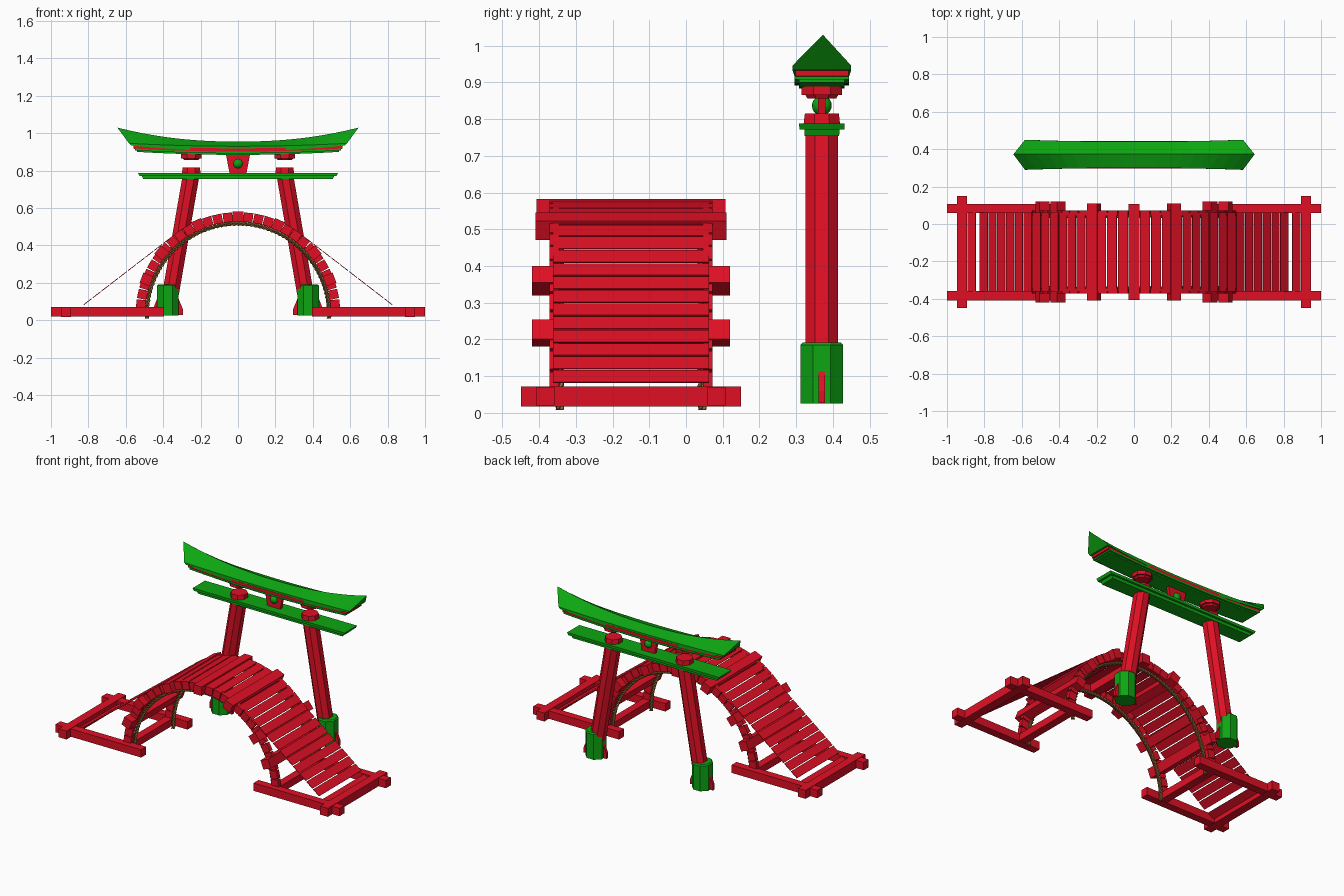
import bpy, bmesh, math
from mathutils import Matrix, Vector

if "Cube" in bpy.data.objects:
    bpy.data.objects.remove(bpy.data.objects["Cube"], do_unlink=True)


def material(name, rgb):
    m = bpy.data.materials.new(name)
    m.use_nodes = True
    m.diffuse_color = (*rgb, 1)
    m.node_tree.nodes["Principled BSDF"].inputs["Base Color"].default_value = (*rgb, 1)
    return m


RED = material("red lacquer", (0.74, 0.005, 0.018))
GREEN = material("green lacquer", (0.004, 0.38, 0.006))
BROWN = material("brown rope", (0.30, 0.15, 0.04))

BRIDGE_Y = -0.15   # centre line of the bridge
GATE_Y = 0.37      # centre line of the gate
ARCH_Z = 0.03      # height of the arch centre


def finish(name, bm, mat):
    bmesh.ops.recalc_face_normals(bm, faces=bm.faces)
    me = bpy.data.meshes.new(name)
    bm.to_mesh(me)
    bm.free()
    me.materials.append(mat)
    ob = bpy.data.objects.new(name, me)
    bpy.context.collection.objects.link(ob)
    return ob


def add_box(bm, centre, size, pitch=0):
    """Box turned by pitch about the y axis."""
    m = (Matrix.Translation(centre) @ Matrix.Rotation(pitch, 4, "Y")
         @ Matrix.Diagonal((*size, 1)))
    bmesh.ops.create_cube(bm, size=1, matrix=m)


def add_octagon(bm, a, b, r1, r2):
    """Eight-sided post from a to b with a flat side toward x."""
    a, b = Vector(a), Vector(b)
    turn = Vector((0, 0, 1)).rotation_difference(b - a).to_matrix().to_4x4()
    m = Matrix.Translation((a + b) / 2) @ turn @ Matrix.Rotation(math.pi / 8, 4, "Z")
    bmesh.ops.create_cone(bm, cap_ends=True, segments=8, radius1=r1, radius2=r2,
                          depth=(b - a).length, matrix=m)


def add_loft(bm, rings):
    rows = [[bm.verts.new(p) for p in ring] for ring in rings]
    n = len(rows[0])
    for r, s in zip(rows, rows[1:]):
        for i in range(n):
            bm.faces.new((r[i], r[(i + 1) % n], s[(i + 1) % n], s[i]))
    bm.faces.new(rows[0])
    bm.faces.new(rows[-1])


def arch_point(radius, deg):
    a = math.radians(deg)
    return radius * math.sin(a), ARCH_Z + radius * math.cos(a)


# Ground frames at both ends
bm = bmesh.new()
for s in (-1, 1):
    for dy in (-0.233, 0.233):
        add_box(bm, (s * 0.698, BRIDGE_Y + dy, 0.045), (0.604, 0.05, 0.05))
    add_box(bm, (s * 0.92, BRIDGE_Y, 0.045), (0.055, 0.6, 0.054))
    add_box(bm, (s * 0.52, BRIDGE_Y, 0.045), (0.05, 0.44, 0.045))
finish("ground_frames", bm, RED)

# Arch ribs made of separate blocks
bm = bmesh.new()
for dy in (-0.209, 0.209):
    for k in range(-14, 15):
        x, z = arch_point(0.522, k * 6)
        add_box(bm, (x, BRIDGE_Y + dy, z), (0.05, 0.026, 0.05), math.radians(k * 6))
finish("arch_ribs", bm, RED)

# Cross beams poking out through the ribs
bm = bmesh.new()
for deg, length in ((0, 0.515), (24, 0.52), (51, 0.54), (69, 0.54)):
    for s in ((-1, 1) if deg else (1,)):
        x, z = arch_point(0.524, s * deg)
        add_box(bm, (x, BRIDGE_Y, z), (0.057, length, 0.057), math.radians(s * deg))
finish("cross_beams", bm, RED)

# Deck planks: over the arch, then straight down the ramps
LEAVE = 37.7
DECK_R = 0.545
PITCH = 0.0595
arc_len = DECK_R * math.radians(LEAVE)
foot = Vector((0.835, 0.075))
start = Vector(arch_point(DECK_R, LEAVE))


def deck(dist):
    """Position and slope of the deck at a distance from the crown."""
    if dist < arc_len:
        a = dist / DECK_R
        return (*arch_point(DECK_R, math.degrees(a)), a)
    way = foot - start
    p = start + way.normalized() * (dist - arc_len)
    return p.x, p.y, math.atan2(-way.y, way.x)


bm = bmesh.new()
total = arc_len + (foot - start).length
for k in range(int(total / PITCH) + 1):
    x, z, slope = deck(k * PITCH)
    for s in ((-1, 1) if k else (1,)):
        add_box(bm, (s * x, BRIDGE_Y, z), (0.053, 0.424, 0.004), s * slope)
for s in (-1, 1):
    add_box(bm, (s * 0.868, BRIDGE_Y, 0.056), (0.05, 0.424, 0.004), s * 0.45)
finish("deck_planks", bm, RED)

# Twisted ropes under the arch
bm = bmesh.new()
STEPS, SIDES = 260, 5
for dy in (-0.194, 0.194):
    for strand in range(3):
        rings = []
        for i in range(STEPS + 1):
            deg = -92.5 + 185 * i / STEPS
            twist = i * 0.55 + strand * math.tau / 3
            ring = []
            for j in range(SIDES):
                a = twist + j * math.tau / SIDES
                off = 0.0065 * math.sin(twist) + 0.006 * math.sin(a)
                side = 0.0065 * math.cos(twist) + 0.006 * math.cos(a)
                x, z = arch_point(0.487 + off, deg)
                ring.append((x, BRIDGE_Y + dy + side, z))
            rings.append(ring)
        add_loft(bm, rings)
ropes = finish("arch_ropes", bm, BROWN)
for p in ropes.data.polygons:
    p.use_smooth = True

# Leaning gate columns, collars, sockets and wedges
columns, collars, sockets, wedges = (bmesh.new() for _ in range(4))
for s in (-1, 1):
    add_octagon(columns, (s * 0.378, GATE_Y, 0.04), (s * 0.25, GATE_Y, 0.78), 0.048, 0.048)
    top = s * 0.25
    add_octagon(collars, (top, GATE_Y, 0.785), (top, GATE_Y, 0.816), 0.054, 0.05)
    add_octagon(collars, (top, GATE_Y, 0.856), (top, GATE_Y, 0.868), 0.042, 0.05)
    add_octagon(collars, (top, GATE_Y, 0.866), (top, GATE_Y, 0.9), 0.06, 0.06)
    base = s * 0.375
    add_octagon(sockets, (base, GATE_Y, 0.025), (base, GATE_Y, 0.185), 0.063, 0.063)
    add_octagon(sockets, (base, GATE_Y, 0.185), (base, GATE_Y, 0.192), 0.063, 0.056)
    profile = ((-0.08, 0.027), (0.08, 0.027), (0.08, 0.06), (0.058, 0.113),
               (-0.058, 0.113), (-0.08, 0.06))
    add_loft(wedges, [[(base + x, GATE_Y + dy, z) for x, z in profile]
                      for dy in (-0.009, 0.009)])
finish("gate_columns", columns, RED)
finish("column_collars", collars, RED)
finish("column_sockets", sockets, GREEN)
finish("socket_wedges", wedges, RED)

# Lower tie beam in two steps
bm = bmesh.new()
for half, w, z0, z1 in ((0.515, 0.048, 0.754, 0.774), (0.535, 0.062, 0.772, 0.788)):
    add_loft(bm, [[(sx * half * k, GATE_Y + sy * w * k, z)
                   for sx, sy in ((-1, -1), (1, -1), (1, 1), (-1, 1))]
                  for z, k in ((z0, 0.985), (z1, 1))])
finish("tie_beam", bm, GREEN)

# Central tablet with round boss
bm = bmesh.new()
tablet = ((-0.045, 0.785), (0.045, 0.785), (0.066, 0.895), (-0.066, 0.895))
add_loft(bm, [[(x, GATE_Y + dy, z) for x, z in tablet] for dy in (-0.01, 0.01)])
finish("centre_tablet", bm, RED)
bm = bmesh.new()
bmesh.ops.create_uvsphere(bm, u_segments=16, v_segments=10, radius=0.027,
                          matrix=Matrix.Translation((0, GATE_Y, 0.837)))
boss = finish("tablet_boss", bm, GREEN)
for p in boss.data.polygons:
    p.use_smooth = True

# Upswept roof
TS = [i / 10 for i in range(-10, 11)]


def eave(t):
    return 0.93 + 0.016 * t * t


bm = bmesh.new()
rings = []
for t in TS:
    w = 0.07 + 0.01 * t * t
    low = eave(t) - 0.012 - 0.014 * (1 - t * t)
    apex = 0.955 + 0.075 * abs(t) ** 2.2
    rings.append([(0.645 * t, GATE_Y + 0.003, apex),
                  (0.583 * t, GATE_Y + w, eave(t)), (0.57 * t, GATE_Y + w, low),
                  (0.57 * t, GATE_Y - w, low), (0.583 * t, GATE_Y - w, eave(t))])
add_loft(bm, rings)
finish("roof", bm, GREEN)


# Curved layers beneath the roof
def roof_layer(name, mat, half, w, top, bottom):
    layer = bmesh.new()
    add_loft(layer, [[(half * t, GATE_Y + y, eave(t) - d)
                      for y, d in ((-w, top), (w, top), (w, bottom), (-w, bottom))]
                     for t in TS])
    finish(name, layer, mat)


roof_layer("roof_red_band", RED, 0.56, 0.072, 0.011, 0.029)
roof_layer("roof_lower_band", GREEN, 0.55, 0.074, 0.028, 0.038)
roof_layer("roof_soffit", GREEN, 0.54, 0.062, 0.037, 0.046)
